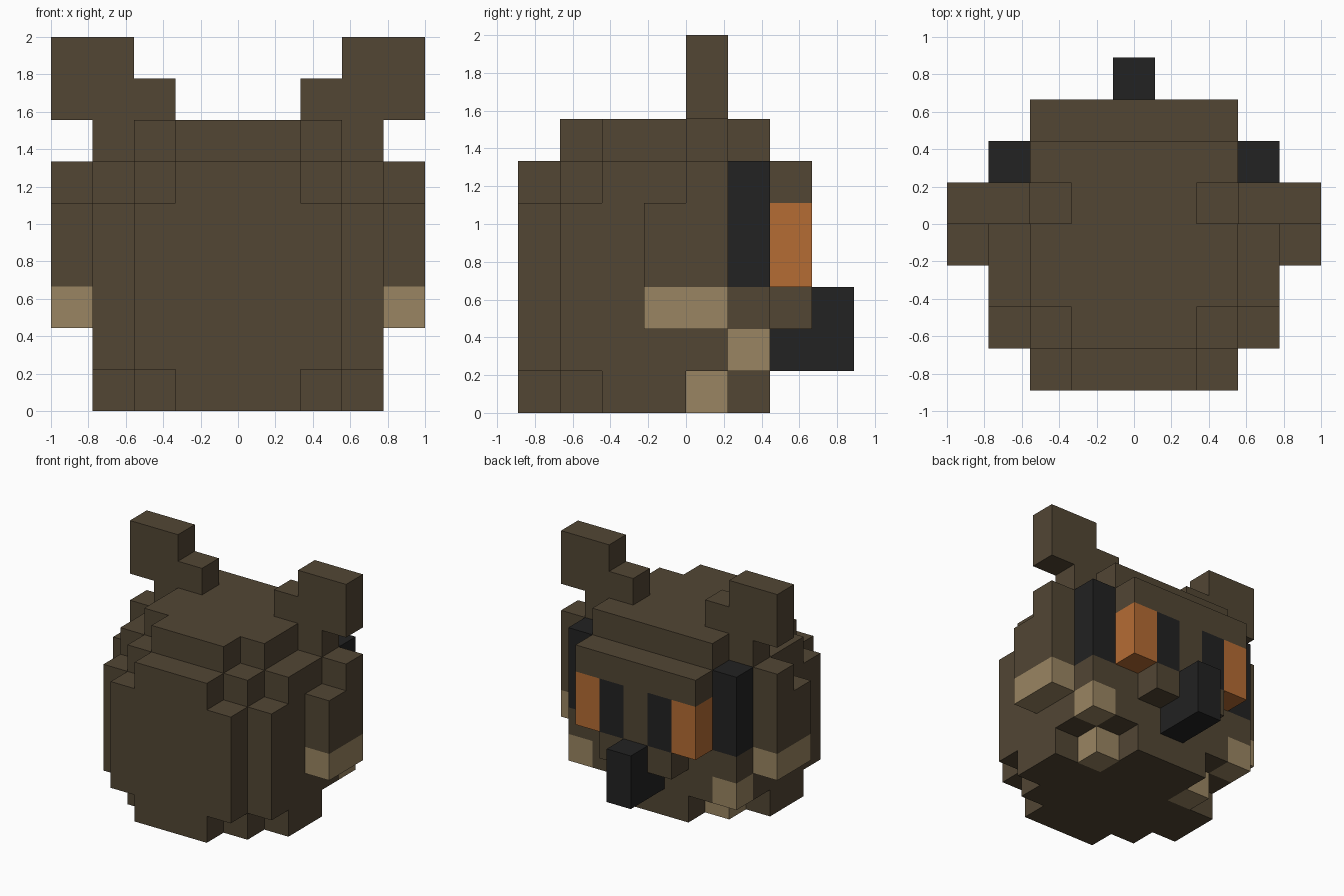
import bpy
import bmesh
from mathutils import Vector

old = bpy.data.objects.get("Cube")
if old:
    bpy.data.objects.remove(old, do_unlink=True)

UNIT = 2 / 9                      # edge length of one block
MID = 4                           # middle column, the mirror plane
ORIGIN = Vector((-1, -4 * UNIT, 0))


def make_material(name, rgb):
    mat = bpy.data.materials.new(name)
    mat.use_nodes = True
    color = (*rgb, 1)
    mat.diffuse_color = color
    bsdf = next(n for n in mat.node_tree.nodes if n.type == "BSDF_PRINCIPLED")
    bsdf.inputs["Base Color"].default_value = color
    bsdf.inputs["Roughness"].default_value = 0.9
    return mat


brown = make_material("feather_brown", (0.084, 0.061, 0.034))
tan = make_material("light_tan", (0.323, 0.235, 0.122))
orange = make_material("eye_orange", (0.462, 0.150, 0.034))
black = make_material("soft_black", (0.016, 0.016, 0.016))

materials = {}                    # part name -> material
cells = {}                        # block position -> part name


def fill(part, mat, xs, ys, zs):
    """Fill a range of blocks; later parts replace earlier ones."""
    materials[part] = mat
    for x in range(xs[0], xs[1] + 1):
        for y in range(ys[0], ys[1] + 1):
            for z in range(zs[0], zs[1] + 1):
                cells[x, y, z] = part


def fill_pair(part, mat, xs, ys, zs):
    """Fill a range on the left and mirror it to the right."""
    fill("left_" + part, mat, xs, ys, zs)
    fill("right_" + part, mat, (2 * MID - xs[1], 2 * MID - xs[0]), ys, zs)


# Rounded body: half width of each row from front to back, layer by layer
trunk = "233333"
layers = ["123321", trunk, trunk + "1", trunk + "2", trunk + "2", "1233332", "-12222"]
for z, rows in enumerate(layers):
    for y, half in enumerate(rows):
        if half != "-":
            w = int(half)
            fill("body", brown, (MID - w, MID + w), (y, y), (z, z))

# Ear tufts
fill_pair("ear", brown, (7, 7), (4, 4), (6, 6))
fill_pair("ear", brown, (6, 8), (4, 4), (7, 7))
fill_pair("ear", brown, (7, 8), (4, 4), (8, 8))

# Wings with light tips
fill_pair("wing", brown, (8, 8), (3, 4), (3, 4))
fill_pair("wing", brown, (8, 8), (4, 4), (5, 5))
fill_pair("wing_tip", tan, (8, 8), (3, 4), (2, 2))

# Dark cheek bars, light chest patches and feet
fill_pair("cheek", black, (7, 7), (5, 5), (3, 5))
fill_pair("chest_patch", tan, (7, 7), (5, 5), (1, 1))
fill_pair("foot", tan, (6, 6), (4, 4), (0, 0))

# Eyes
fill_pair("iris", orange, (6, 6), (6, 6), (3, 4))
fill_pair("pupil", black, (5, 5), (6, 6), (3, 4))

# Beak
fill("beak", black, (4, 4), (6, 6), (1, 1))
fill("beak", black, (4, 4), (7, 7), (1, 2))


def build(part):
    """Make one object from the exposed block sides of a part."""
    bm = bmesh.new()
    for cell, owner in cells.items():
        if owner != part:
            continue
        for axis in range(3):
            for side in (-1, 1):
                normal = Vector((0, 0, 0))
                normal[axis] = side
                if tuple(int(c + n) for c, n in zip(cell, normal)) in cells:
                    continue
                u, v = Vector((0, 0, 0)), Vector((0, 0, 0))
                u[(axis + 1) % 3] = 0.5
                v[(axis + 2) % 3] = 0.5 * side
                center = Vector(cell) + Vector((0.5, 0.5, 0.5)) + normal / 2
                corners = (-u - v, u - v, u + v, v - u)
                bm.faces.new([bm.verts.new(ORIGIN + (center + c) * UNIT) for c in corners])
    bmesh.ops.remove_doubles(bm, verts=bm.verts[:], dist=0.001)
    bmesh.ops.dissolve_limit(bm, angle_limit=0.01, verts=bm.verts[:], edges=bm.edges[:])
    mesh = bpy.data.meshes.new(part)
    bm.to_mesh(mesh)
    bm.free()
    mesh.materials.append(materials[part])
    bpy.context.scene.collection.objects.link(bpy.data.objects.new(part, mesh))


for part in materials:
    build(part)
